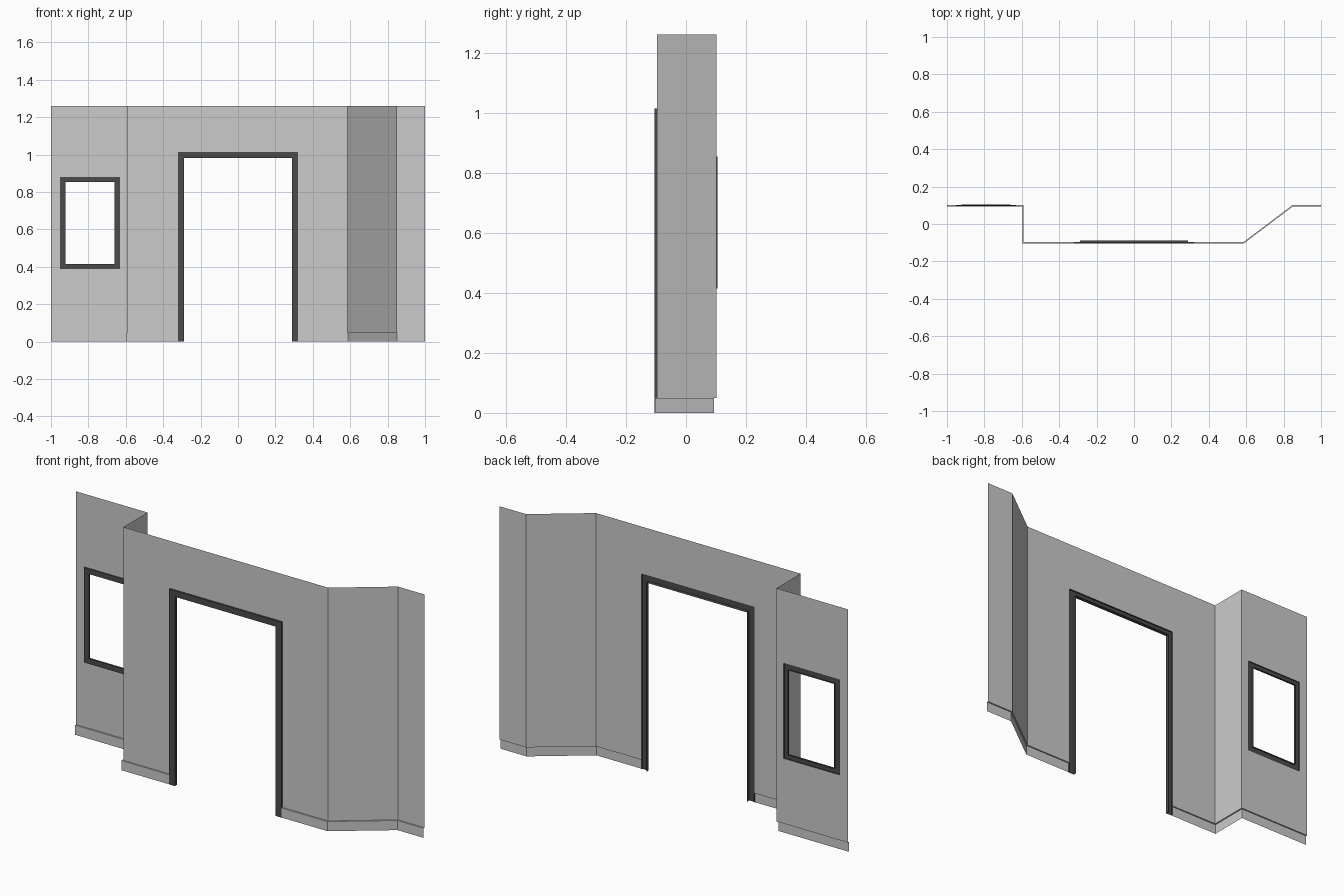
import bpy
from mathutils import Vector

if "Cube" in bpy.data.objects:
    bpy.data.objects.remove(bpy.data.objects["Cube"])

dark = bpy.data.materials.new("dark_trim")
dark.diffuse_color = (0.07, 0.07, 0.07, 1)
dark.use_nodes = True
dark.node_tree.nodes["Principled BSDF"].inputs["Base Color"].default_value = dark.diffuse_color


def make(name, verts, faces, mat=None):
    mesh = bpy.data.meshes.new(name)
    mesh.from_pydata(verts, [], faces)
    ob = bpy.data.objects.new(name, mesh)
    bpy.context.collection.objects.link(ob)
    if mat:
        mesh.materials.append(mat)
    return ob


# Plan of the wall, plus outer sizes of the openings (x0, x1, z0, z1)
HEIGHT, SKIRT, STEP = 1.26, 0.05, 0.007
BACK, FRONT = 0.101, -0.097
window = (-0.951, -0.631, 0.388, 0.881)
door = (-0.322, 0.322, 0.0, 1.014)
plan = [(-1, BACK), (window[0], BACK), (window[1], BACK), (-0.59, BACK),
        (-0.59, FRONT), (door[0], FRONT), (door[1], FRONT),
        (0.585, FRONT), (0.847, BACK), (1, BACK)]


def offset(path, d):
    """Mitred offset of the plan towards the front side."""
    p = [Vector(q) for q in path]
    n = [Vector((b.y - a.y, a.x - b.x)).normalized() for a, b in zip(p, p[1:])]
    out = []
    for i, q in enumerate(p):
        a, b = n[max(i - 1, 0)], n[min(i, len(n) - 1)]
        out.append(q + (a + b) * (d / (1 + a.dot(b))))
    return out


# Wall sheet: stepped skirting at the foot, rows split at the opening heights
skirt_plan = offset(plan, STEP)
rows = [(skirt_plan, 0), (skirt_plan, SKIRT), (plan, SKIRT)]
rows += [(plan, z) for z in (window[2], window[3], door[3], HEIGHT)]
verts = [(p[0], p[1], z) for path, z in rows for p in path]
n = len(plan)
faces = []
for r in range(len(rows) - 1):
    for c in range(n - 1):
        in_window = c == 1 and r == 3
        in_door = c == 5 and r < 5
        if not (in_window or in_door):
            i = r * n + c
            faces.append((i, i + 1, i + n + 1, i + n))
make("wall_with_skirting", verts, faces)


def frame(name, box, side, top, y_wall, y_front, y_back, closed):
    """Trim swept round an opening: outer return, face, inner reveal."""
    x0, x1, z0, z1 = box
    foot = top if closed else 0
    outer = [(x0, z0), (x0, z1), (x1, z1), (x1, z0)]
    inner = [(x0 + side, z0 + foot), (x0 + side, z1 - top),
             (x1 - side, z1 - top), (x1 - side, z0 + foot)]
    profile = [(outer, y_wall), (outer, y_front), (inner, y_front), (inner, y_back)]
    verts = [(x, y, z) for loop, y in profile for x, z in loop]
    faces = []
    for k in range(3):
        for i in range(4 if closed else 3):
            j = (i + 1) % 4
            faces.append((k * 4 + i, k * 4 + j, k * 4 + 4 + j, k * 4 + 4 + i))
    make(name, verts, faces, dark)


# Dark trims round the openings
frame("door_frame", door, 0.033, 0.032, FRONT, -0.105, -0.087, False)
frame("window_frame", window, 0.028, 0.027, BACK, 0.095, 0.105, True)
